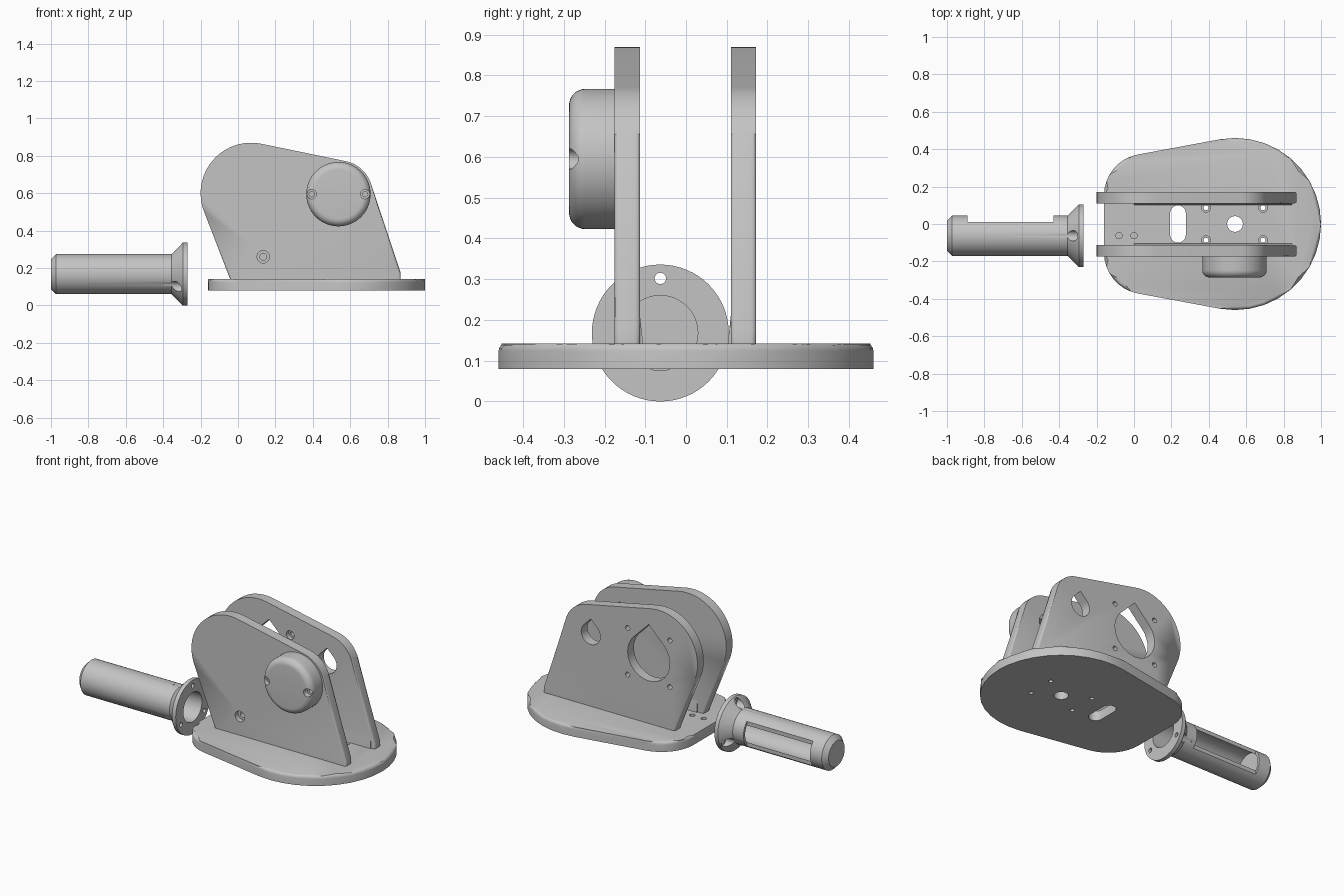
import bpy, bmesh, math
from mathutils import Vector

cube = bpy.data.objects.get("Cube")
if cube:
    bpy.data.objects.remove(cube, do_unlink=True)

grey = bpy.data.materials.new("plain grey")
grey.use_nodes = True
GREY = (0.55, 0.55, 0.55, 1)
grey.diffuse_color = GREY
grey.node_tree.nodes["Principled BSDF"].inputs["Base Color"].default_value = GREY


def place(axis, u, v, w):
    """Put profile coordinates u, v and depth w into space."""
    return Vector({"x": (w, u, v), "y": (u, w, v), "z": (u, v, w)}[axis])


def arc(cx, cy, r, start, end, steps):
    angles = [math.radians(start + (end - start) * i / steps) for i in range(steps + 1)]
    return [(cx + r * math.cos(a), cy + r * math.sin(a)) for a in angles]


def circle(cx, cy, r, steps=32):
    return arc(cx, cy, r, 0, 360, steps)[:-1]


def teardrop(cx, cy, r):
    return arc(cx, cy, r, 135, 405, 36) + [(cx, cy + r * math.sqrt(2))]


def make_object(name, bm):
    bmesh.ops.recalc_face_normals(bm, faces=bm.faces)
    mesh = bpy.data.meshes.new(name)
    bm.to_mesh(mesh)
    bm.free()
    mesh.materials.append(grey)
    obj = bpy.data.objects.new(name, mesh)
    bpy.context.collection.objects.link(obj)
    return obj


def prism(name, axis, outline, lo, hi, bevel=0, rule=None):
    """Extrude an outline; round the cap edges that satisfy the rule."""
    bm = bmesh.new()
    bottom = [bm.verts.new(place(axis, u, v, lo)) for u, v in outline]
    top = [bm.verts.new(place(axis, u, v, hi)) for u, v in outline]
    caps = [bm.faces.new(bottom), bm.faces.new(top)]
    for i in range(len(outline)):
        j = (i + 1) % len(outline)
        bm.faces.new((bottom[i], bottom[j], top[j], top[i]))
    if bevel:
        edges = [e for f in caps for e in f.edges if rule(e)]
        bmesh.ops.bevel(bm, geom=edges, offset=bevel, segments=4, profile=0.5,
                        affect="EDGES", clamp_overlap=True)
    return make_object(name, bm)


def lathe(name, axis, cu, cv, profile, steps=64):
    """Turn a (radius, depth) profile about an axis and cap both ends."""
    bm = bmesh.new()
    rings = [[bm.verts.new(place(axis, u, v, w)) for u, v in circle(cu, cv, r, steps)]
             for r, w in profile]
    for a, b in zip(rings, rings[1:]):
        for i in range(steps):
            j = (i + 1) % steps
            bm.faces.new((a[i], a[j], b[j], b[i]))
    bm.faces.new(rings[0])
    bm.faces.new(rings[-1])
    return make_object(name, bm)


def activate(obj):
    bpy.ops.object.select_all(action="DESELECT")
    obj.select_set(True)
    bpy.context.view_layer.objects.active = obj


def cut(obj, axis, outline, lo, hi):
    cutter = prism("cutter", axis, outline, lo, hi)
    mod = obj.modifiers.new("cut", "BOOLEAN")
    mod.operation, mod.solver, mod.object = "DIFFERENCE", "EXACT", cutter
    activate(obj)
    bpy.ops.object.modifier_apply(modifier=mod.name)
    bpy.data.objects.remove(cutter, do_unlink=True)


def finish(obj):
    activate(obj)
    bpy.ops.object.shade_smooth_by_angle(angle=math.radians(30))


# Base plate with its slot, centre hole and screw holes
outline = (arc(0.54, 0, 0.46, -100, 100, 20) + arc(0.06, 0.155, 0.22, 100, 180, 8)
           + arc(0.06, -0.155, 0.22, 180, 260, 8))
base = prism("base_plate", "z", outline, 0.08, 0.142, 0.018,
             lambda e: min(v.co.z for v in e.verts) > 0.13)
slot = arc(0.235, 0.058, 0.042, 0, 180, 12) + arc(0.235, -0.058, 0.042, 180, 360, 12)
cut(base, "z", slot, 0, 0.3)
cut(base, "z", circle(0.54, 0, 0.042), 0, 0.3)
for x in (0.385, 0.69):
    for y in (-0.087, 0.087):
        cut(base, "z", circle(x, y, 0.024, 20), 0.115, 0.3)
        cut(base, "z", circle(x, y, 0.013, 20), 0, 0.3)
for x in (-0.08, 0):
    cut(base, "z", circle(x, -0.062, 0.017, 20), 0.105, 0.3)
finish(base)

# Two upright side plates
side = (arc(0.07, 0.6, 0.27, 78, 202, 24) + [(-0.04, 0.135), (0.87, 0.135), (0.87, 0.175)]
        + arc(0.54, 0.595, 0.18, 20, 78, 12))


def upright(name, lo, hi):
    return prism(name, "y", side, lo, hi, 0.013,
                 lambda e: max(v.co.z for v in e.verts) > 0.14)


front_plate = upright("front_side_plate", -0.175, -0.113)
back_plate = upright("back_side_plate", 0.11, 0.172)

# Bearing pocket and access hole in the front plate
cut(front_plate, "y", teardrop(0.54, 0.595, 0.066), -0.3, 0)
cut(front_plate, "y", circle(0.135, 0.26, 0.033), -0.3, -0.145)
cut(front_plate, "y", circle(0.135, 0.26, 0.018), -0.3, 0)

# Motor opening, bearing opening and motor screws in the back plate
MOTOR_X, MOTOR_Z = 0.138, 0.555
cut(back_plate, "y", teardrop(MOTOR_X, MOTOR_Z, 0.146), 0, 0.3)
cut(back_plate, "y", teardrop(0.54, 0.595, 0.066), 0, 0.3)
for sx in (-1, 1):
    for sz in (-1, 1):
        x, z = MOTOR_X + sx * 0.146, MOTOR_Z + sz * 0.146
        cut(back_plate, "y", circle(x, z, 0.027, 20), 0, 0.135)
        cut(back_plate, "y", circle(x, z, 0.015, 20), 0, 0.3)
finish(front_plate)
finish(back_plate)

# Slim tapered ribs along the inner foot of each plate
for name, face, s in (("front_foot_rib", -0.114, 1), ("back_foot_rib", 0.111, -1)):
    prism(name, "x", [(face, 0.138), (face + s * 0.009, 0.138), (face, 0.22)], 0.0, 0.845)

# Round bearing cap on the front plate
rounding = [(r, w) for r, w in arc(0.132, -0.247, 0.04, 0, -90, 8)]
cap = lathe("bearing_cap", "y", 0.537, 0.595, [(0.172, -0.17)] + rounding)
cut(cap, "y", circle(0.537, 0.595, 0.062), -0.268, 0)
for s in (-1, 1):
    x = 0.537 + s * 0.143
    cut(cap, "y", circle(x, 0.595, 0.025, 24), -0.4, -0.25)
    cut(cap, "y", circle(x, 0.595, 0.014, 24), -0.4, -0.19)
finish(cap)

# Hollow spool tube with a flared flange
TUBE_Y, TUBE_Z = -0.063, 0.168
tube = lathe("spool_tube", "x", TUBE_Y, TUBE_Z,
             [(0.08, -1.0), (0.108, -0.972), (0.108, -0.355), (0.168, -0.295), (0.168, -0.27)])
cut(tube, "x", circle(TUBE_Y, TUBE_Z, 0.092, 64), -0.9, 0)
window = [(-0.89, 0.012), (-0.43, 0.012), (-0.43, 0.2), (-0.89, 0.2)]
cut(tube, "z", window, -0.2, 0.5)
for angle in (90, 210, 330):
    a = math.radians(angle)
    y, z = TUBE_Y + 0.134 * math.cos(a), TUBE_Z + 0.134 * math.sin(a)
    cut(tube, "x", circle(y, z, 0.028, 24), -0.4, -0.292)
    cut(tube, "x", circle(y, z, 0.014, 24), -0.4, -0.2)
finish(tube)
